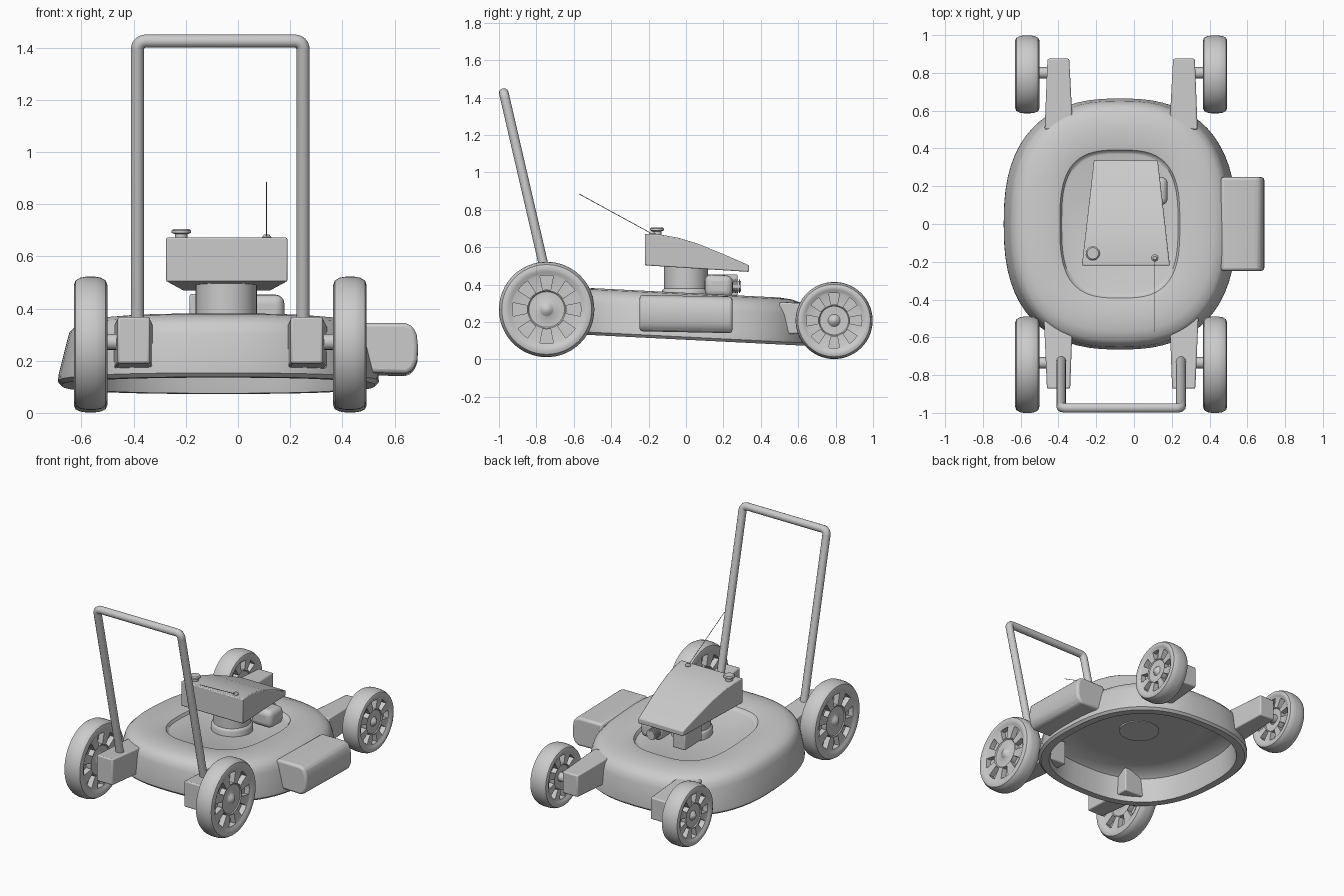
import bpy, bmesh, math
from mathutils import Vector

if "Cube" in bpy.data.objects:
    bpy.data.objects.remove(bpy.data.objects["Cube"])

CX = -0.068   # mirror plane of the mower body


def finish(name, bm, angle=35, bevel=0, segs=3):
    bmesh.ops.recalc_face_normals(bm, faces=bm.faces)
    me = bpy.data.meshes.new(name)
    bm.to_mesh(me)
    bm.free()
    ob = bpy.data.objects.new(name, me)
    bpy.context.collection.objects.link(ob)
    bpy.ops.object.select_all(action='DESELECT')
    bpy.context.view_layer.objects.active = ob
    ob.select_set(True)
    if bevel:
        m = ob.modifiers.new("bevel", 'BEVEL')
        m.width, m.segments, m.limit_method = bevel, segs, 'ANGLE'
    bpy.ops.object.shade_smooth_by_angle(angle=math.radians(angle))
    return ob


def loft(bm, rings, cap=True):
    """Skin a list of equally long point rings."""
    vs = [[bm.verts.new(p) for p in r] for r in rings]
    n = len(vs[0])
    for a, b in zip(vs, vs[1:]):
        for i in range(n):
            bm.faces.new((a[i], a[(i + 1) % n], b[(i + 1) % n], b[i]))
    if cap:
        bm.faces.new(vs[0])
        bm.faces.new(vs[-1])


def lathe(name, center, profile, axis='Z', n=32):
    """Revolve (radius, height) points around an axis."""
    bm = bmesh.new()
    rings = []
    for r, h in profile:
        ring = []
        for i in range(n):
            t = 2 * math.pi * i / n
            u, v = r * math.cos(t), r * math.sin(t)
            p = {'X': (h, u, v), 'Y': (u, h, v), 'Z': (u, v, h)}[axis]
            ring.append(Vector(p) + Vector(center))
        rings.append(ring)
    loft(bm, rings)
    return finish(name, bm)


def prism(name, a, b, bevel=0, segs=3):
    """Box between two end sections (y, x0, x1, z0, z1)."""
    bm = bmesh.new()
    loft(bm, [[(x0, y, z0), (x1, y, z0), (x1, y, z1), (x0, y, z1)]
              for y, x0, x1, z0, z1 in (a, b)])
    return finish(name, bm, bevel=bevel, segs=segs)


def tube(name, pts, radius):
    cu = bpy.data.curves.new(name, 'CURVE')
    cu.dimensions, cu.bevel_depth, cu.bevel_resolution = '3D', radius, 4
    cu.use_fill_caps = True
    sp = cu.splines.new('POLY')
    sp.points.add(len(pts) - 1)
    for p, q in zip(sp.points, pts):
        p.co = (*q, 1)
        sp.use_smooth = True
    ob = bpy.data.objects.new(name, cu)
    bpy.context.collection.objects.link(ob)


# Deck: tilted rounded-square shell with a recessed top and hollow underside
def outline(ax, ay, z, p, n=64):
    ring = []
    for i in range(n):
        t = 2 * math.pi * i / n
        c, s = math.cos(t), math.sin(t)
        x = ax * math.copysign(abs(c) ** (2 / p), c)
        y = ay * math.copysign(abs(s) ** (2 / p), s)
        ring.append((-.075 + x, y, z - 0.05 * y))
    return ring


deck = [(.29, .36, .305, 3), (.31, .385, .305, 3), (.47, .52, .315, 2.6),
        (.535, .585, .27, 2.5), (.545, .595, .135, 2.5), (.55, .6, .105, 2.5),
        (.60, .65, .105, 2.5), (.615, .665, .12, 2.5), (.613, .665, .145, 2.5),
        (.582, .652, .27, 2.5), (.572, .64, .305, 2.5), (.545, .615, .333, 2.5),
        (.495, .565, .349, 2.6), (.42, .50, .356, 2.7), (.345, .42, .352, 2.9),
        (.318, .392, .346, 3), (.308, .38, .328, 3), (.295, .37, .324, 3)]
bm = bmesh.new()
loft(bm, [outline(*d) for d in deck])
finish("deck", bm, 40)

# Side discharge chute with a rounded outer end
chute = [(.46, .15), (.46, .34), (.64, .34), (.67, .328), (.685, .295), (.69, .25),
         (.688, .20), (.675, .165), (.65, .145)]
bm = bmesh.new()
loft(bm, [[(x, y, z - .02 * y) for x, z in chute] for y in (-.248, .248)])
finish("discharge_chute", bm, 40, .02, 3)


# Wheels with eight pockets on each face
def wheel(name, x, y, z, R, side):
    half = [(.0, .062), (.018, .058), (.032, .046), (.04, .040), (.095, .042), (.101, .048),
            (.106, .048), (.183, .050), (.192, .053), (.205, .060), (.222, .064),
            (.240, .058), (.251, .040), (.255, .018)]
    prof = half + [(r, -h) for r, h in reversed(half)]
    k = R / .255
    n = 64
    bm = bmesh.new()
    loft(bm, [[(side * h, max(r, .002) * k * math.cos(t), max(r, .002) * k * math.sin(t))
               for t in [2 * math.pi * i / n for i in range(n)]] for r, h in prof])
    for sgn in (1, -1):
        sel = []
        for f in bm.faces:
            c = f.calc_center_median()
            r = math.hypot(c.y, c.z) / k
            if .13 < r < .16 and c.x * sgn > 0 and len(f.verts) == 4:
                a = math.floor(math.atan2(c.z, c.y) / (2 * math.pi) * n) % 8
                if a in (0, 1, 6, 7):
                    sel.append(f)
        ext = bmesh.ops.extrude_face_region(bm, geom=sel)
        bmesh.ops.delete(bm, geom=sel, context='FACES_ONLY')
        for v in ext['geom']:
            if isinstance(v, bmesh.types.BMVert):
                v.co.x -= sgn * .036
    bmesh.ops.translate(bm, verts=bm.verts, vec=(x, y, z))
    finish(name, bm, 40)


# Wheels, axles and brackets on both sides
for side, label in ((-1, "left"), (1, "right")):
    def X(d):
        return CX + side * d
    wheel("rear_wheel_" + label, X(.497), -.745, .267, .255, side)
    wheel("front_wheel_" + label, X(.497), .792, .208, .206, side)
    for pos, y, z in (("rear", -.735, .272), ("front", .80, .21)):
        lathe(pos + "_axle_" + label, (0, y, z),
              [(.03, X(.36)), (.03, X(.48))], 'X', 20)
    prism("rear_bracket_" + label, (-.872, X(.27), X(.393), .19, .368),
          (-.47, X(.255), X(.41), .165, .335), .008, 2)
    prism("front_bracket_" + label, (.50, X(.255), X(.405), .135, .305),
          (.875, X(.275), X(.39), .145, .293), .008, 2)

# Push handle: bent tube leaning back
def handle_pt(x, z):
    return (x, -.765 - .231 * (z - .52), z)


hw, top, rc = .317, 1.425, .03
arc = [(hw - rc + rc * math.cos(a), top - rc + rc * math.sin(a))
       for a in [math.pi / 2 * i / 6 for i in range(7)]]
right = [(hw, .30)] + arc
path = right + [(-x, z) for x, z in reversed(right)]
tube("handle", [handle_pt(CX + x, z) for x, z in path], .0255)

# Engine block
lathe("engine_block", (-.045, 0, 0),
      [(.13, .295), (.13, .36), (.125, .372), (.117, .378), (.117, .51)], n=40)

# Engine cover: side profile narrowed toward its front
cover = [(-.22, .503), (-.22, .672), (-.14, .668), (-.04, .65), (.06, .62),
         (.2, .563), (.337, .503), (.337, .468)]
bm = bmesh.new()
loft(bm, [[(-.043 + s * (.233 - (y + .22) * .115), y, z) for y, z in cover] for s in (-1, 1)])
finish("engine_cover", bm, 30, .006, 2)

# Muffler, finned cylinder and air filter box
prism("muffler", (.10, .02, .178, .335, .455), (.25, .02, .178, .33, .448), .035, 4)
fins = []
for i in range(5):
    y = .235 + i * .012
    fins += [(.036, y), (.036, y + .007), (.028, y + .007), (.028, y + .012)]
lathe("finned_cylinder", (.06, 0, .39), fins, 'Y', 24)
prism("air_filter_box", (.09, -.185, -.09, .345, .455), (.275, -.185, -.09, .34, .455), .006, 2)

# Fuel cap
lathe("fuel_cap", (-.218, -.155, 0),
      [(.024, .655), (.024, .685), (.037, .690), (.037, .699), (.030, .705)])

# Pull cord with its grommet
lathe("cord_grommet", (.11, -.18, 0), [(.018, .66), (.018, .674), (.009, .684)], n=16)
tube("pull_cord", [(.11, -.175, .668), (.11, -.572, .885)], .002)
